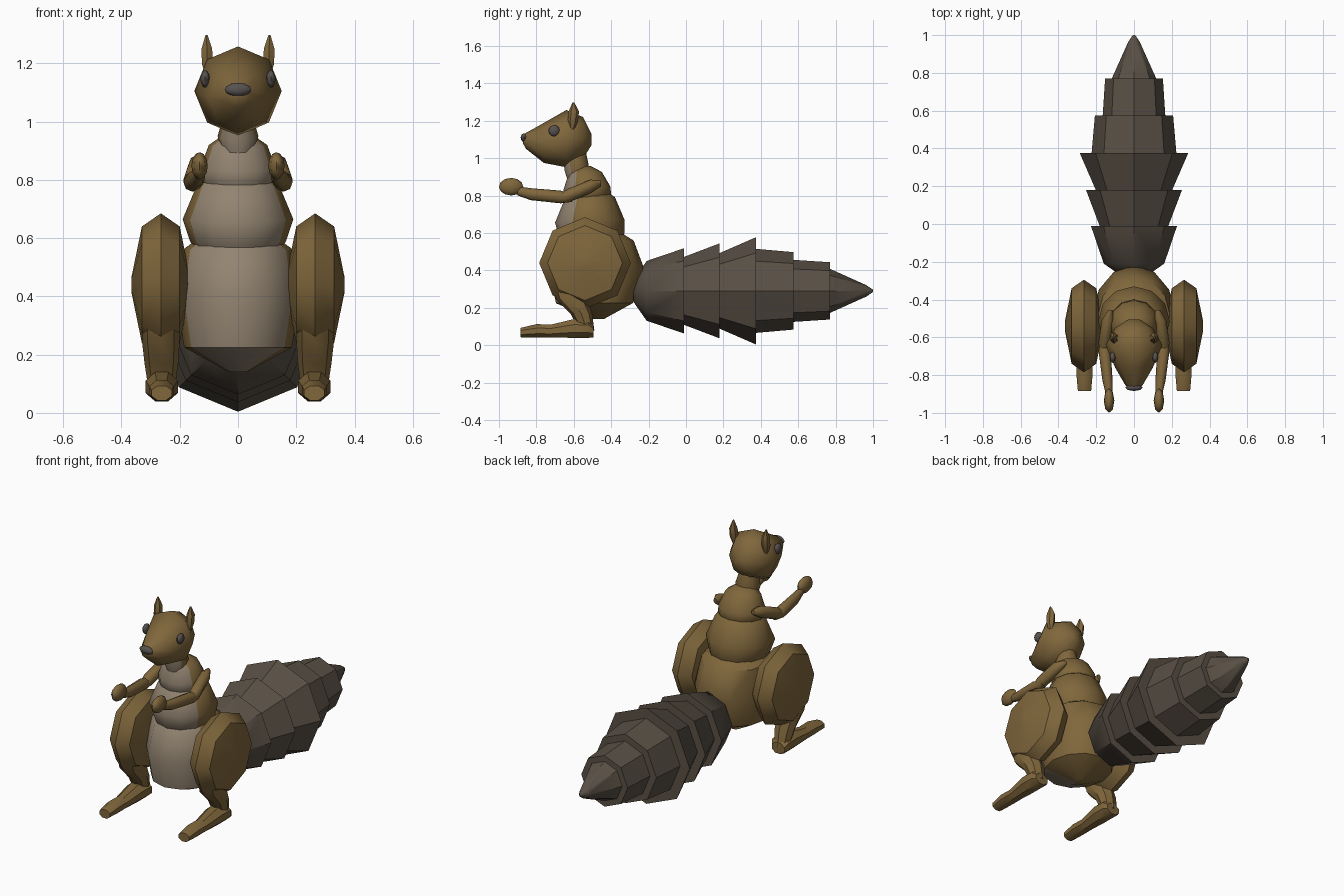
import bpy, bmesh, math


def material(name, rgb):
    m = bpy.data.materials.new(name)
    m.diffuse_color = (*rgb, 1)
    return m


FUR = material("brown fur", (0.215, 0.135, 0.045))
CREAM = material("cream belly", (0.29, 0.23, 0.165))
TAIL = material("dark tail fur", (0.10, 0.08, 0.06))
DARK = material("grey nose and eyes", (0.095, 0.085, 0.08))


def finish(name, bm, mats, angle=40):
    bmesh.ops.recalc_face_normals(bm, faces=bm.faces)
    me = bpy.data.meshes.new(name)
    bm.to_mesh(me)
    bm.free()
    for m in mats:
        me.materials.append(m)
    ob = bpy.data.objects.new(name, me)
    bpy.context.collection.objects.link(ob)
    bpy.ops.object.select_all(action='DESELECT')
    ob.select_set(True)
    bpy.context.view_layer.objects.active = ob
    bpy.ops.object.shade_smooth_by_angle(angle=math.radians(angle))
    return ob


def loft(name, rings, axis, mats, n=8, turn=0.0, belly=False, tilt=0.0, angle=40):
    """Rings are (position along axis, centre u, centre v, radius u, radius v)."""
    bm = bmesh.new()
    loops = []
    for a, cu, cv, ru, rv in rings:
        loop = []
        for i in range(n):
            t = math.tau * (i + turn) / n
            u, v = cu + ru * math.sin(t), cv - rv * math.cos(t)
            co = {'x': (a, u, v), 'y': (u, a, v),
                  'z': (u, v, a + tilt * (v - cv))}[axis]
            loop.append(bm.verts.new(co))
        loops.append(loop)
    for lo, hi in zip(loops, loops[1:]):
        for i in range(n):
            j = (i + 1) % n
            f = bm.faces.new((lo[i], lo[j], hi[j], hi[i]))
            # the faces within 60 degrees of the front form the pale belly
            if belly and math.cos(math.tau * (i + 0.5) / n) > 0.5:
                f.material_index = 1
    bm.faces.new(loops[0])
    bm.faces.new(loops[-1])
    return finish(name, bm, mats, angle)


def blob(name, centre, size, mat, u=8, v=6):
    bm = bmesh.new()
    bmesh.ops.create_uvsphere(bm, u_segments=u, v_segments=v, radius=1)
    for vert in bm.verts:
        vert.co = [c + s * k for c, s, k in zip(centre, size, vert.co)]
    return finish(name, bm, [mat], 60)


# Body segments stacked from hips to neck
skin = [FUR, CREAM]
loft("hips", [(0.14, 0, -0.47, 0.03, 0.03), (0.225, 0, -0.49, 0.185, 0.205),
              (0.40, 0, -0.475, 0.215, 0.255), (0.56, 0, -0.48, 0.19, 0.20),
              (0.61, 0, -0.49, 0.12, 0.13)], 'z', skin, 12, belly=True)
loft("torso", [(0.55, 0, -0.50, 0.14, 0.15), (0.59, 0, -0.505, 0.165, 0.175),
               (0.665, 0, -0.515, 0.19, 0.185), (0.785, 0, -0.515, 0.14, 0.135),
               (0.82, 0, -0.515, 0.09, 0.09)], 'z', skin, 12, belly=True, tilt=0.05)
loft("chest", [(0.76, 0, -0.525, 0.10, 0.10), (0.80, 0, -0.525, 0.13, 0.125),
               (0.84, 0, -0.53, 0.13, 0.125), (0.92, 0, -0.54, 0.10, 0.09),
               (0.955, 0, -0.56, 0.05, 0.05)], 'z', skin, 12, belly=True, tilt=0.08)
loft("neck", [(0.90, 0, -0.58, 0.055, 0.055), (0.95, 0, -0.585, 0.07, 0.065),
              (1.02, 0, -0.595, 0.05, 0.06)], 'z', skin, 12, belly=True, tilt=0.2)

# Head tapering to the muzzle
loft("head", [(-0.505, 0, 1.10, 0.03, 0.03), (-0.55, 0, 1.11, 0.10, 0.11),
              (-0.64, 0, 1.105, 0.15, 0.153), (-0.76, 0, 1.082, 0.10, 0.107),
              (-0.855, 0, 1.093, 0.045, 0.043), (-0.872, 0, 1.10, 0.02, 0.02)],
     'y', [FUR], 8, angle=60)
blob("nose", (0, -0.866, 1.11), (0.046, 0.018, 0.023), DARK)

# Paired parts
for s, side in ((-1, "left"), (1, "right")):
    blob(f"eye_{side}", (s * 0.113, -0.705, 1.147), (0.016, 0.03, 0.03), DARK)
    loft(f"ear_{side}", [(1.15, s * 0.10, -0.61, 0.012, 0.012),
                         (1.20, s * 0.105, -0.605, 0.022, 0.028),
                         (1.25, s * 0.107, -0.60, 0.021, 0.028),
                         (1.298, s * 0.108, -0.602, 0.004, 0.005)], 'z', [FUR], 6)
    loft(f"upper_arm_{side}", [(-0.455, s * 0.125, 0.865, 0.012, 0.015),
                               (-0.51, s * 0.138, 0.85, 0.033, 0.036),
                               (-0.63, s * 0.155, 0.80, 0.033, 0.037),
                               (-0.69, s * 0.158, 0.783, 0.018, 0.02)], 'y', [FUR], 8, angle=60)
    loft(f"forearm_{side}", [(-0.61, s * 0.156, 0.785, 0.018, 0.018),
                             (-0.67, s * 0.156, 0.793, 0.032, 0.034),
                             (-0.83, s * 0.14, 0.808, 0.027, 0.032),
                             (-0.90, s * 0.132, 0.825, 0.018, 0.024)], 'y', [FUR], 8, angle=60)
    blob(f"hand_{side}", (s * 0.132, -0.935, 0.848), (0.028, 0.065, 0.047), FUR)
    loft(f"thigh_{side}", [(s * x, -0.54, 0.44, r, r) for x, r in (
        (0.165, 0.03), (0.20, 0.20), (0.265, 0.245), (0.33, 0.20), (0.365, 0.03))],
        'x', [FUR], 8)
    loft(f"shin_{side}", [(0.36, s * 0.265, -0.64, 0.06, 0.09),
                          (0.25, s * 0.265, -0.615, 0.065, 0.085),
                          (0.17, s * 0.263, -0.56, 0.058, 0.058),
                          (0.08, s * 0.262, -0.53, 0.045, 0.04)], 'z', [FUR], 8)
    loft(f"foot_{side}", [(-0.885, s * 0.262, 0.068, 0.038, 0.027),
                          (-0.80, s * 0.262, 0.077, 0.046, 0.039),
                          (-0.72, s * 0.262, 0.076, 0.045, 0.038),
                          (-0.60, s * 0.262, 0.09, 0.06, 0.054),
                          (-0.52, s * 0.262, 0.088, 0.06, 0.052),
                          (-0.495, s * 0.262, 0.075, 0.045, 0.035)], 'y', [FUR], 8, turn=0.5)

# Tail of overlapping flared cups
cups = [[(-0.28, 0.06), (-0.21, 0.16), (-0.01, 0.228)], [(-0.015, 0.18), (0.18, 0.254)],
        [(0.175, 0.20), (0.375, 0.287)], [(0.37, 0.225), (0.575, 0.207)],
        [(0.57, 0.166), (0.77, 0.153)], [(0.765, 0.12), (0.965, 0.03), (1.0, 0.006)]]
for k, cup in enumerate(cups):
    loft(f"tail_segment_{k + 1}", [(y, 0, 0.291, r, r) for y, r in cup], 'y', [TAIL], 8)
